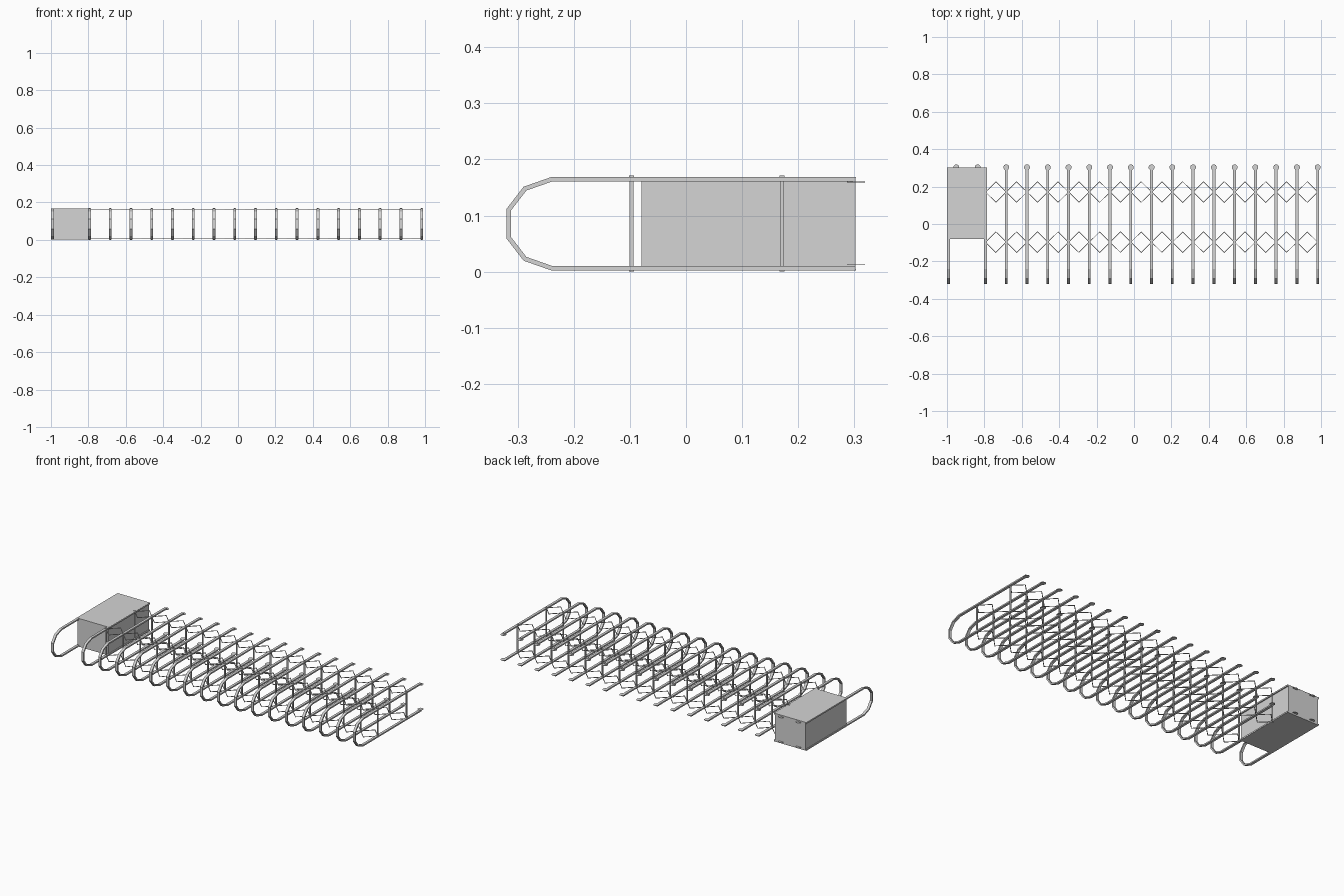
import bpy, bmesh
from mathutils import Matrix, Vector

if "Cube" in bpy.data.objects:
    bpy.data.objects.remove(bpy.data.objects["Cube"])

steel = bpy.data.materials.new("light grey steel")
steel.diffuse_color = (0.66, 0.66, 0.66, 1)
steel.use_nodes = True
steel.node_tree.nodes["Principled BSDF"].inputs["Base Color"].default_value = steel.diffuse_color

ZB, ZT = 0.0065, 0.1645          # heights of the lower and upper rails
MID = (ZB + ZT) / 2
POSTS_Y = (-0.097, 0.171)
PITCH = 0.111
XS = [0.982 - PITCH * i for i in range(17)]   # last one sits at the box side


def bm_mesh(name, bm):
    bmesh.ops.recalc_face_normals(bm, faces=bm.faces)
    me = bpy.data.meshes.new(name)
    bm.to_mesh(me)
    bm.free()
    me.materials.append(steel)
    return me


def link(name, mesh, loc=(0, 0, 0)):
    ob = bpy.data.objects.new(name, mesh)
    ob.location = loc
    bpy.context.scene.collection.objects.link(ob)
    return ob


def box(bm, x0, x1, y0, y1, z0, z1):
    c = Vector((x0 + x1, y0 + y1, z0 + z1)) / 2
    bmesh.ops.create_cube(bm, size=1, matrix=Matrix.Translation(c)
                          @ Matrix.Diagonal((x1 - x0, y1 - y0, z1 - z0, 1)))


def bar(bm, path, axis, half_axis, half):
    """Mitred rectangular bar along a path lying square to the given axis."""
    pts = [Vector(p) for p in path]
    ax = Vector(axis)
    rings = []
    for i, p in enumerate(pts):
        a = (p - pts[i - 1]).normalized() if i else (pts[1] - p).normalized()
        b = (pts[i + 1] - p).normalized() if i < len(pts) - 1 else a
        n = (a.cross(ax) + b.cross(ax)).normalized()
        n *= half / n.dot(a.cross(ax))
        rings.append([bm.verts.new(p + n * s + ax * half_axis * t)
                      for s, t in ((1, 1), (1, -1), (-1, -1), (-1, 1))])
    for r, q in zip(rings, rings[1:]):
        for k in range(4):
            bm.faces.new((r[k], r[k - 1], q[k - 1], q[k]))
    bm.faces.new(rings[0])
    bm.faces.new(rings[-1])


# U-shaped side loop: upper half of the path, mirrored for the lower half
upper = [(0, 0.302, ZT), (0, -0.24, ZT), (0, -0.287, 0.148), (0, -0.3155, 0.111)]
bm = bmesh.new()
bar(bm, upper + [(x, y, 2 * MID - z) for x, y, z in reversed(upper)],
    (1, 0, 0), 0.0075, 0.004)
loop = bm_mesh("loop", bm)
for i, x in enumerate(XS):
    link(f"loop_{i + 1}", loop, (x, 0, 0))
link("loop_box_end", loop, (-0.992, 0, 0))

# Upright pivot posts with small end caps
bm = bmesh.new()
for y in POSTS_Y:
    for r, z0, z1 in ((0.0036, 0.002, 0.169), (0.0046, 0, 0.0025), (0.0046, 0.1685, 0.171)):
        box(bm, -r, r, y - r, y + r, z0, z1)
posts = bm_mesh("posts", bm)
for i, x in enumerate(XS):
    link(f"posts_{i + 1}", posts, (x, 0, 0))

# Flat round hook tabs at the back ends
bm = bmesh.new()
for z in (0.0125, 0.160):
    bmesh.ops.create_cone(bm, cap_ends=True, segments=10, radius1=0.016, radius2=0.016,
                          depth=0.0015, matrix=Matrix.Translation((0, 0.303, z)))
tabs = bm_mesh("tabs", bm)
for i, x in enumerate(XS[:-1] + [-0.95, -0.836]):
    link(f"hook_tabs_{i + 1}", tabs, (x, 0, 0))

# Scissor linkage: crossing zigzag strips at both rails
bm = bmesh.new()
for y in POSTS_Y:
    for z in (ZB, ZT):
        for s in (1, -1):
            p = [(XS[0], y, z)]
            for i, x in enumerate(XS[:-1]):
                side = s if i % 2 == 0 else -s
                p += [(x - PITCH / 2, y + side * 0.055, z), (x - PITCH, y, z)]
            bar(bm, p, (0, 0, 1), 0.0014 + 0.0002 * s, 0.0018)
link("scissor_linkage", bm_mesh("scissor_linkage", bm))

# End box: walls set back between full-width top and bottom plates
bm = bmesh.new()
box(bm, -0.995, -0.793, -0.0795, 0.3025, 0.0035, 0.1675)
for z in (0.002, 0.1675):
    box(bm, -0.9995, -0.7875, -0.08, 0.303, z, z + 0.0015)
link("end_box", bm_mesh("end_box", bm))
